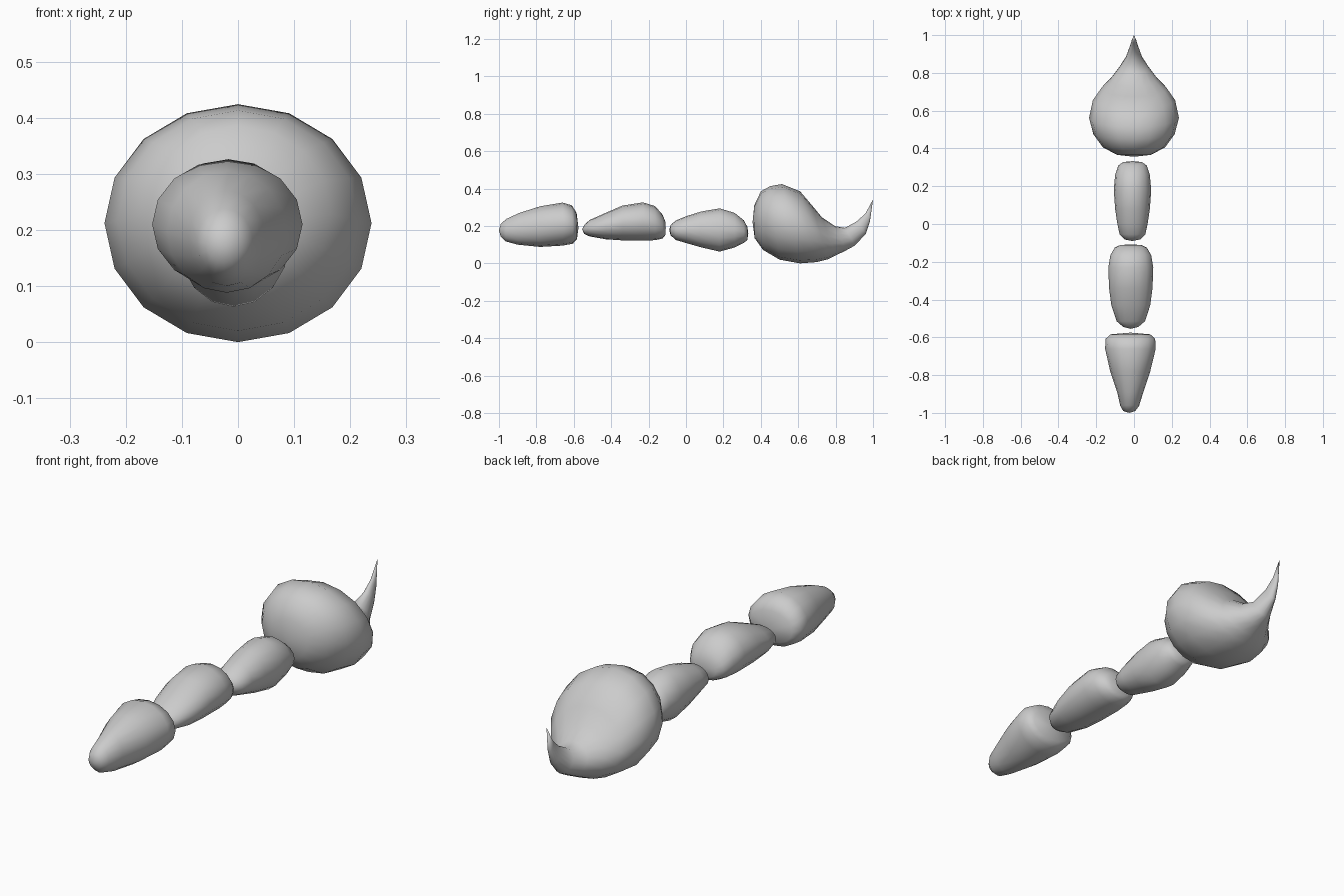
import bpy, bmesh, math

SIDES = 16

def loft(name, start, rings, end):
    """Skin tilted oval rings; ring = (y_top, z_top, y_bottom, z_bottom, half_width, x_centre)."""
    bm = bmesh.new()
    loops = []
    for yt, zt, yb, zb, w, cx in rings:
        loop = []
        for i in range(SIDES):
            a = 2 * math.pi * i / SIDES
            c, s = math.cos(a), math.sin(a)
            loop.append(bm.verts.new((cx + w * s,
                                      (yt + yb) / 2 + (yt - yb) / 2 * c,
                                      (zt + zb) / 2 + (zt - zb) / 2 * c)))
        loops.append(loop)
    tips = [bm.verts.new(start), bm.verts.new(end)]
    for i in range(SIDES):
        j = (i + 1) % SIDES
        for a, b in zip(loops, loops[1:]):
            bm.faces.new((a[i], a[j], b[j], b[i]))
        bm.faces.new((tips[0], loops[0][j], loops[0][i]))
        bm.faces.new((tips[1], loops[-1][i], loops[-1][j]))
    bmesh.ops.recalc_face_normals(bm, faces=bm.faces)
    for f in bm.faces:
        f.smooth = True
    mesh = bpy.data.meshes.new(name)
    bm.to_mesh(mesh)
    bm.free()
    ob = bpy.data.objects.new(name, mesh)
    bpy.context.collection.objects.link(ob)
    return ob

def segment(name, cx, start, rings, end):
    """Upright rings given as (y, z_top, z_bottom, half_width)."""
    loft(name, (cx, *start), [(y, t, y, b, w, cx) for y, t, b, w in rings], (cx, *end))

# Front tail segment, tapering towards the front; nose sits slightly off centre
loft("tail_segment_front", (-0.025, -1.0, 0.175), [
    (-.99, .212, -.99, .142, .032, -.025), (-.96, .238, -.965, .118, .05, -.023),
    (-.89, .27, -.9, .1, .068, -.02), (-.78, .305, -.78, .088, .106, -.02),
    (-.66, .325, -.66, .095, .134, -.019), (-.61, .31, -.605, .105, .131, -.019),
    (-.585, .27, -.583, .13, .105, -.019)], (-0.019, -.575, .19))

# Middle tail segment
segment("tail_segment_middle", -0.017, (-.555, .182), [
    (-.545, .205, .158, .04), (-.515, .232, .144, .075), (-.43, .27, .129, .103),
    (-.34, .309, .123, .115), (-.23, .326, .122, .119), (-.165, .306, .124, .108),
    (-.125, .26, .133, .085), (-.111, .225, .15, .055)], (-.108, .19))

# Rear tail segment
segment("tail_segment_rear", -0.008, (-.09, .18), [
    (-.082, .205, .15, .04), (-.055, .229, .125, .068), (.0, .252, .109, .08),
    (.08, .277, .086, .092), (.18, .294, .063, .099), (.26, .27, .085, .092),
    (.31, .23, .11, .075), (.328, .195, .125, .05)], (.333, .16))

# Venom bulb curling up into the pointed stinger
bulb = [
    (.365, .31, .367, .135, .09), (.4, .385, .412, .072, .165),
    (.45, .413, .5, .02, .215), (.513, .424, .61, .0, .238),
    (.61, .385, .7, .007, .218), (.674, .31, .76, .022, .175),
    (.727, .246, .8, .042, .128), (.797, .199, .855, .069, .08),
    (.85, .19, .904, .096, .045), (.914, .225, .961, .158, .022),
    (.96, .268, .983, .222, .012)]
loft("bulb_and_stinger", (0, .356, .22), [(*r, 0) for r in bulb], (0, 1, .342))
